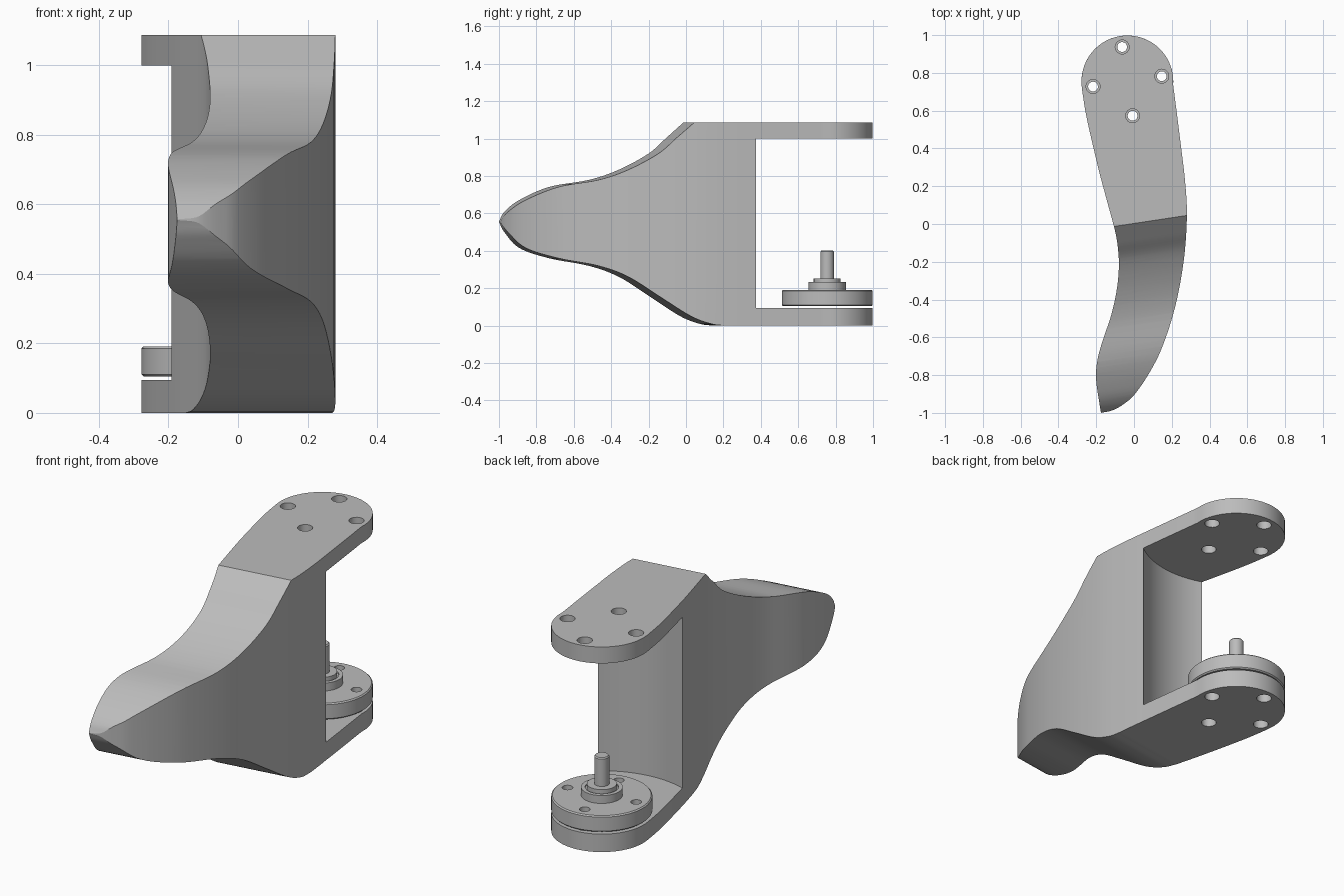
import bpy, bmesh, math
from mathutils import Vector, Matrix

if "Cube" in bpy.data.objects:
    bpy.data.objects.remove(bpy.data.objects["Cube"])

CX, CY, R = -0.035, 0.755, 0.243      # shared axis of the motor and end plates
TILT = math.radians(8.6)              # twist of the mounting pattern

grey = bpy.data.materials.new("plain_grey")
grey.use_nodes = True
grey.diffuse_color = (0.5, 0.5, 0.5, 1)
grey.node_tree.nodes["Principled BSDF"].inputs["Base Color"].default_value = (0.5, 0.5, 0.5, 1)


def spline(pts, steps=6):
    """Smooth curve through 2D points."""
    p = [Vector(q) for q in pts]
    p = [2 * p[0] - p[1]] + p + [2 * p[-1] - p[-2]]
    out = []
    for a, b, c, d in zip(p, p[1:], p[2:], p[3:]):
        for i in range(steps):
            t = i / steps
            out.append(0.5 * (2 * b + (c - a) * t + (2 * a - 5 * b + 4 * c - d) * t * t
                              + (3 * b - a - 3 * c + d) * t ** 3))
    return out + [p[-2]]


def make(name, bm):
    bmesh.ops.recalc_face_normals(bm, faces=bm.faces)
    me = bpy.data.meshes.new(name)
    bm.to_mesh(me)
    bm.free()
    me.materials.append(grey)
    ob = bpy.data.objects.new(name, me)
    bpy.context.collection.objects.link(ob)
    return ob


def prism(name, pts, offset):
    bm = bmesh.new()
    face = bm.faces.new([bm.verts.new(p) for p in pts])
    ext = bmesh.ops.extrude_face_region(bm, geom=[face])
    bmesh.ops.translate(bm, vec=offset,
                        verts=[v for v in ext["geom"] if isinstance(v, bmesh.types.BMVert)])
    return make(name, bm)


def cylinder(name, x, y, r, z0, z1, seg=32):
    bm = bmesh.new()
    bmesh.ops.create_cone(bm, cap_ends=True, segments=seg, radius1=r, radius2=r, depth=z1 - z0,
                          matrix=Matrix.Translation((x, y, (z0 + z1) / 2)))
    return make(name, bm)


def lathe(name, profile):
    bm = bmesh.new()
    vs = [bm.verts.new((CX + r, CY, z)) for r, z in profile]
    es = [bm.edges.new(e) for e in zip(vs, vs[1:])]
    bmesh.ops.spin(bm, geom=vs + es, cent=(CX, CY, 0), axis=(0, 0, 1),
                   angle=math.tau, steps=72, use_merge=True)
    bmesh.ops.remove_doubles(bm, verts=bm.verts, dist=1e-5)
    return make(name, bm)


def cut(ob, tool, operation="DIFFERENCE"):
    mod = ob.modifiers.new("cut", "BOOLEAN")
    mod.operation, mod.solver, mod.object = operation, "EXACT", tool
    bpy.context.view_layer.objects.active = ob
    bpy.ops.object.modifier_apply(modifier=mod.name)
    bpy.data.objects.remove(tool)


def drill(ob, r, z0, z1):
    for k in range(4):
        a = TILT + k * math.pi / 2
        cut(ob, cylinder("drill", CX + 0.184 * math.cos(a), CY + 0.184 * math.sin(a), r, z0, z1, 24))


def smooth(ob, angle):
    bpy.ops.object.select_all(action="DESELECT")
    ob.select_set(True)
    bpy.context.view_layer.objects.active = ob
    bpy.ops.object.shade_smooth_by_angle(angle=math.radians(angle))


# Bracket plan outline: left side, right side, round end
left = spline([(-0.275, 0.71), (-0.25, 0.56), (-0.19, 0.3), (-0.145, 0.13), (-0.102, -0.03),
               (-0.086, -0.12), (-0.08, -0.22), (-0.09, -0.34), (-0.12, -0.48), (-0.17, -0.63),
               (-0.195, -0.73), (-0.2, -0.83), (-0.175, -1)])
right = spline([(-0.175, -1), (-0.11, -0.985), (-0.05, -0.95), (0.005, -0.9), (0.08, -0.79),
                (0.15, -0.65), (0.22, -0.43), (0.265, -0.18), (0.28, 0.05), (0.27, 0.23),
                (0.25, 0.4), (0.225, 0.6), (0.207, 0.74)])
arc = [Vector((CX + R * math.cos(a), CY + R * math.sin(a)))
       for a in (math.radians(d) for d in range(4, 188, 6))]
plan = left + right[1:] + arc
bracket = prism("bracket", [(p.x, p.y, 0) for p in plan], (0, 0, 1.087))

# Side profile swept across the bracket at a slight twist
upper = spline([(0.003, 1.087), (-0.09, 1.005), (-0.186, 0.92), (-0.343, 0.833), (-0.495, 0.779),
                (-0.693, 0.742), (-0.852, 0.672), (-0.932, 0.61), (-0.963, 0.556)])
lower = spline([(-0.963, 0.556), (-0.932, 0.498), (-0.852, 0.415), (-0.693, 0.36), (-0.495, 0.32),
                (-0.343, 0.262), (-0.186, 0.16), (-0.02, 0.053), (0.09, 0.01), (0.17, 0)])
side = [Vector((1.3, 1.087))] + upper + lower[1:] + [Vector((1.3, 0))]
across = Vector((math.cos(TILT), math.sin(TILT), 0))
along = Vector((-math.sin(TILT), math.cos(TILT), 0))
sweep = prism("side_cutter", [along * p.x + Vector((0, 0, p.y)) - across for p in side], across * 2)
cut(bracket, sweep, "INTERSECT")

# Round pocket between the two plates, then screw holes
cut(bracket, cylinder("pocket", CX, CY, 0.478, 0.095, 1.0, 128))
drill(bracket, 0.037, -0.1, 1.2)
smooth(bracket, 25)

# Motor can with stepped hub and shaft
motor = lathe("motor", [(0, 0.105), (0.237, 0.105), (0.243, 0.111), (0.243, 0.185), (0.237, 0.191),
                        (0.1, 0.191), (0.1, 0.233), (0.08, 0.233), (0.08, 0.225), (0.072, 0.225),
                        (0.072, 0.251), (0.036, 0.251), (0.036, 0.396), (0.031, 0.402), (0, 0.402)])
drill(motor, 0.026, 0.05, 0.3)
smooth(motor, 30)
